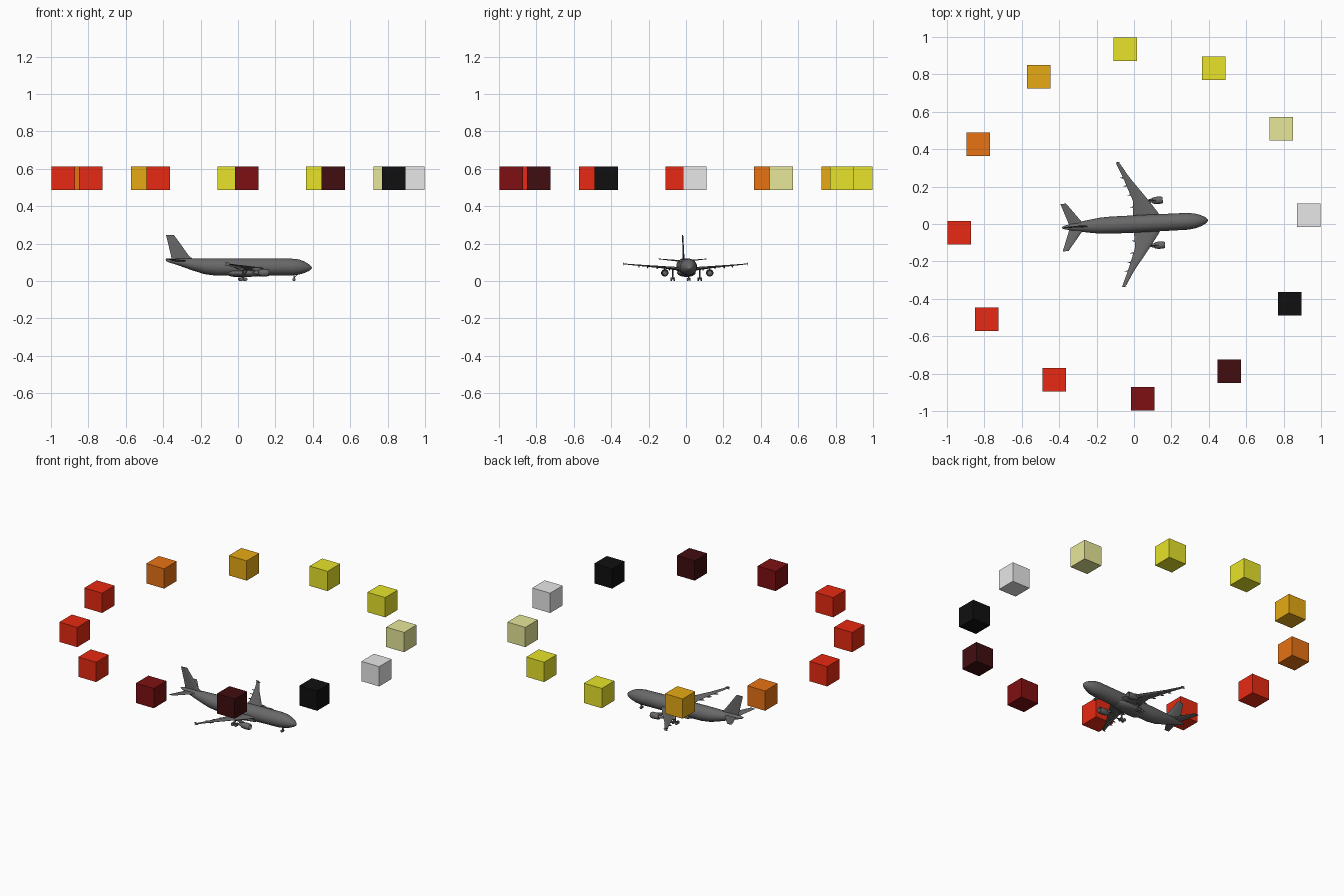
import bpy, bmesh, math
from mathutils import Matrix, Vector

if "Cube" in bpy.data.objects:
    bpy.data.objects.remove(bpy.data.objects["Cube"], do_unlink=True)

HEADING = math.radians(2.9)
TURN = Matrix.Rotation(HEADING, 4, 'Z')


def material(name, rgb):
    m = bpy.data.materials.new(name)
    m.use_nodes = True
    m.diffuse_color = (*rgb, 1)
    m.node_tree.nodes["Principled BSDF"].inputs["Base Color"].default_value = (*rgb, 1)
    return m


def finish(name, bm, mat, smooth=True, matrix=TURN):
    bmesh.ops.recalc_face_normals(bm, faces=bm.faces)
    bm.transform(matrix)
    mesh = bpy.data.meshes.new(name)
    bm.to_mesh(mesh)
    bm.free()
    mesh.materials.append(mat)
    ob = bpy.data.objects.new(name, mesh)
    bpy.context.collection.objects.link(ob)
    if smooth:
        bpy.ops.object.select_all(action='DESELECT')
        bpy.context.view_layer.objects.active = ob
        ob.select_set(True)
        bpy.ops.object.shade_smooth_by_angle(angle=math.radians(40))
    return ob


def loft(name, rings, mat):
    """Skin a list of closed rings and cap both ends."""
    bm = bmesh.new()
    rows = [[bm.verts.new(p) for p in ring] for ring in rings]
    n = len(rows[0])
    for a, b in zip(rows, rows[1:]):
        for i in range(n):
            bm.faces.new((a[i], a[(i + 1) % n], b[(i + 1) % n], b[i]))
    bm.faces.new(rows[0])
    bm.faces.new(rows[-1])
    return finish(name, bm, mat)


def tube(name, stations, mat, y=0, segs=24):
    """Body along x; each station is x, centre z, half width, half height."""
    angles = [2 * math.pi * i / segs for i in range(segs)]
    return loft(name, [[(x, y + w * math.cos(a), z + h * math.sin(a)) for a in angles]
                       for x, z, w, h in stations], mat)


FOIL = [(0, 0), (.06, .6), (.3, 1), (.65, .65), (1, .06), (1, -.06), (.65, -.5), (.3, -.8), (.06, -.5)]


def surface(name, sections, mat, up=(0, 0, 1)):
    """Aerofoil surface; each section is lead x, trail x, y, z, half thickness."""
    up = Vector(up)
    return loft(name, [[Vector((le + (te - le) * c, y, z)) + up * t * h for c, t in FOIL]
                       for le, te, y, z, h in sections], mat)


def rod(bm, a, b, r, segs=10):
    a, b = Vector(a), Vector(b)
    d = b - a
    m = Matrix.Translation((a + b) / 2) @ d.to_track_quat('Z', 'Y').to_matrix().to_4x4()
    bmesh.ops.create_cone(bm, cap_ends=True, segments=segs, radius1=r, radius2=r,
                          depth=d.length, matrix=m)


def gear(name, x, y, top, axles, r, track):
    """Leg with a pair of wheels on every axle."""
    bm = bmesh.new()
    rod(bm, (x, y, r), (x, y, top), .0035)
    rod(bm, (x + .025, y, top), (x, y, r * 2), .002)
    rod(bm, (x + min(axles), y, r), (x + max(axles) + .001, y, r), .0025)
    for dx in axles:
        rod(bm, (x + dx, y - track, r), (x + dx, y + track, r), .002)
        for s in (-1, 1):
            rod(bm, (x + dx, y + s * track - .003, r), (x + dx, y + s * track + .003, r), r, 16)
    return finish(name, bm, grey)


grey = material("airframe grey", (.14, .14, .14))
colours = {
    "silver": (.8, .8, .8), "khaki": (.8, .8, .32), "yellow": (.8, .77, .023),
    "amber": (.8, .4, .007), "orange": (.8, .17, .007), "red": (.8, .023, .006),
    "dark red": (.21, .005, .006), "maroon": (.053, .004, .005), "black": (.005, .005, .005)}
mats = {k: material(k, v) for k, v in colours.items()}

# Ring of cubes, counter-clockwise from the one ahead of the nose
order = ["silver", "khaki", "yellow", "yellow", "amber", "orange", "red", "red", "red",
         "dark red", "maroon", "black"]
for i, colour in enumerate(order):
    a = HEADING + i * math.pi / 6
    bm = bmesh.new()
    bmesh.ops.create_cube(bm, size=.125)
    place = Matrix.Translation((.9365 * math.cos(a), .9365 * math.sin(a), .549))
    finish(f"ring_cube_{i + 1}", bm, mats[colour], False, place)

# Fuselage and wing root fairing
tube("fuselage", [
    (.395, .070, .003, .003), (.390, .071, .011, .010), (.378, .072, .020, .019),
    (.355, .074, .031, .031), (.325, .075, .040, .041), (.285, .075, .045, .045),
    (.10, .075, .046, .046), (-.12, .075, .046, .046), (-.18, .079, .043, .042),
    (-.25, .090, .033, .031), (-.32, .102, .021, .018), (-.37, .109, .010, .009),
    (-.385, .111, .004, .004)], grey)
tube("belly_fairing", [
    (.17, .050, .010, .006), (.13, .046, .040, .019), (.06, .044, .048, .022),
    (-.03, .044, .046, .021), (-.09, .048, .012, .008)], grey)

# Fin
surface("tail_fin", [(-.225, -.355, 0, .105, .004), (-.262, -.358, 0, .134, .006),
                     (-.342, -.385, 0, .245, .003)], grey, (0, 1, 0))

# Paired parts
for s, side in ((1, "left"), (-1, "right")):
    surface(f"{side}_wing", [
        (.150, -.005, s * .02, .062, .011), (.128, -.002, s * .06, .066, .010),
        (.082, .000, s * .125, .073, .007), (-.012, -.046, s * .25, .084, .004),
        (-.058, -.078, s * .325, .091, .0025), (-.070, -.080, s * .333, .092, .001)], grey)
    surface(f"{side}_tailplane", [(-.265, -.345, s * .008, .106, .005),
                                  (-.357, -.388, s * .127, .118, .002)], grey)
    surface(f"{side}_wingtip_fence", [(-.066, -.086, s * .333, .084, .0012),
                                      (-.056, -.082, s * .333, .092, .0015),
                                      (-.070, -.088, s * .333, .100, .0012)], grey, (0, 1, 0))

    # Engine: cowl with an open intake, exhaust cone and pylon
    y = s * .120
    tube(f"{side}_engine", [
        (.140, .044, .012, .012), (.157, .044, .0145, .0145), (.160, .044, .016, .016),
        (.150, .044, .019, .019), (.125, .044, .0195, .0195), (.105, .044, .016, .016),
        (.104, .044, .012, .012), (.085, .045, .008, .008), (.072, .046, .002, .002)], grey, y)
    surface(f"{side}_pylon", [(.145, .085, y, .055, .003), (.105, .03, y, .072, .003)],
            grey, (0, 1, 0))

    # Flap track fairings under the trailing edge
    for i, (x, fy, z) in enumerate([(.002, .09, .064), (-.010, .155, .071),
                                    (-.028, .205, .076), (-.045, .250, .080)]):
        tube(f"{side}_flap_fairing_{i + 1}", [
            (x + .035, z, .001, .001), (x + .015, z - .002, .004, .006),
            (x - .005, z, .003, .004), (x - .018, z + .002, .001, .001)], grey, s * fy, 10)

    gear(f"{side}_main_gear", .025, s * .073, .066, (-.011, .011), .010, .008)

gear("nose_gear", .300, 0, .045, (0,), .008, .006)
